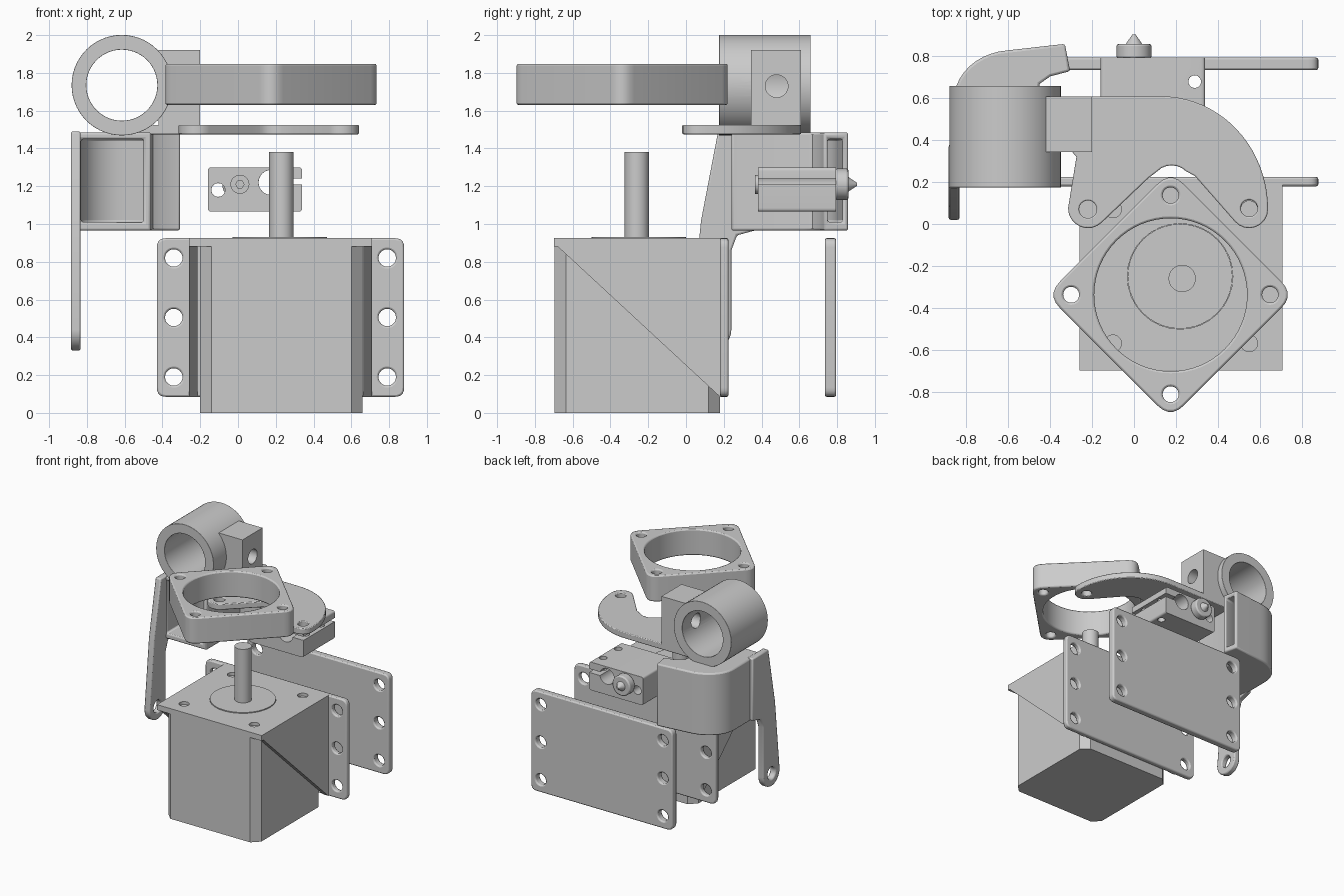
import bpy, bmesh, math
from mathutils import Vector

if "Cube" in bpy.data.objects:
    bpy.data.objects.remove(bpy.data.objects["Cube"])

# axis -> placement of a profile point (u, v) at depth w
PLACE = {'x': lambda u, v, w: (w, u, v),
         'y': lambda u, v, w: (u, w, v),
         'z': lambda u, v, w: (u, v, w)}


def arc(cu, cv, ru, a0, a1, n=12, rv=None):
    rv = ru if rv is None else rv
    angs = [math.radians(a0 + (a1 - a0) * i / n) for i in range(n + 1)]
    return [(cu + ru * math.cos(a), cv + rv * math.sin(a)) for a in angs]


def circle(cu, cv, r, n=32):
    return arc(cu, cv, r, 0, 360, n)[:-1]


def rounded(pts, t, n=5):
    out = []
    for i, p in enumerate(pts):
        p, a, b = Vector(p), Vector(pts[i - 1]), Vector(pts[(i + 1) % len(pts)])
        s, e = p + (a - p).normalized() * t, p + (b - p).normalized() * t
        for k in range(n + 1):
            f = k / n
            out.append(tuple(s * (1 - f) ** 2 + p * 2 * f * (1 - f) + e * f * f))
    return out


def rect(u0, u1, v0, v1, t=0):
    pts = [(u0, v0), (u1, v0), (u1, v1), (u0, v1)]
    return rounded(pts, t) if t else pts


def make(name, loops, axis, w0, w1):
    bm = bmesh.new()
    for pts in loops:
        rings = [[bm.verts.new(PLACE[axis](u, v, w)) for u, v in pts] for w in (w0, w1)]
        bm.faces.new(rings[0])
        bm.faces.new(rings[1])
        for i in range(len(pts)):
            j = (i + 1) % len(pts)
            bm.faces.new((rings[0][i], rings[0][j], rings[1][j], rings[1][i]))
    bmesh.ops.recalc_face_normals(bm, faces=bm.faces)
    me = bpy.data.meshes.new(name)
    bm.to_mesh(me)
    bm.free()
    ob = bpy.data.objects.new(name, me)
    bpy.context.collection.objects.link(ob)
    return ob


def activate(ob):
    bpy.ops.object.select_all(action='DESELECT')
    ob.select_set(True)
    bpy.context.view_layer.objects.active = ob


def cut(ob, loops, axis, w0, w1):
    c = make('cutter', loops, axis, w0, w1)
    c.hide_render = True
    m = ob.modifiers.new('cut', 'BOOLEAN')
    m.operation, m.solver, m.object = 'DIFFERENCE', 'EXACT', c
    activate(ob)
    bpy.ops.object.modifier_apply(modifier=m.name)
    bpy.data.objects.remove(c)


def finish(ob, bevel=0):
    activate(ob)
    bpy.ops.object.shade_smooth_by_angle(angle=math.radians(35))
    if bevel:
        m = ob.modifiers.new('bevel', 'BEVEL')
        m.width, m.segments, m.limit_method = bevel, 2, 'ANGLE'
        m.angle_limit = math.radians(50)


def part(name, pts, axis, w0, w1, holes=(), bevel=0):
    ob = make(name, [pts], axis, w0, w1)
    if holes:
        cut(ob, [circle(*h) for h in holes], axis, w0 - 0.05, w1 + 0.05)
    finish(ob, bevel)
    return ob


# motor with front disc and shaft
part('motor_body', rounded(rect(-0.2, 0.66, -0.695, 0.18), 0.06, 1), 'z', 0, 0.9)
part('motor_disc', circle(0.22, -0.25, 0.25, 40), 'z', 0.88, 0.932)
part('motor_shaft', circle(0.23, -0.26, 0.065), 'z', 0.9, 1.38)

# motor bracket and the loose backing plate
plate_holes = [(x, z, 0.046) for x in (-0.34, 0.79) for z in (0.19, 0.505, 0.82)]
for name, y0, y1 in (('bracket_back_plate', 0.18, 0.225), ('backing_plate', 0.735, 0.795)):
    part(name, rect(-0.43, 0.88, 0.085, 0.925, 0.05), 'y', y0, y1, plate_holes, 0.01)
part('bracket_top_plate', rect(-0.26, 0.71, -0.7, 0.2), 'z', 0.88, 0.925,
     [(x, y, 0.04) for x in (-0.1, 0.55) for y in (-0.57, 0.07)] + [(0.22, -0.25, 0.252)])
for side, x0 in (('left', -0.26), ('right', 0.665)):
    part('bracket_gusset_' + side, [(-0.7, 0.92), (0.2, 0.92), (0.2, 0.085), (0.18, 0.085), (-0.7, 0.9)],
         'x', x0, x0 + 0.045)

# diamond-shaped spacer frame above the motor
cx, cy, d = 0.175, -0.338, 0.592
part('spacer_frame', rounded([(cx + d, cy), (cx, cy + d), (cx - d, cy), (cx, cy - d)], 0.09),
     'z', 1.63, 1.848,
     [(cx, cy, 0.365, 64)] + [(cx + a * 0.475, cy + b * 0.475, 0.038)
                              for a, b in ((1, 0), (-1, 0), (0, 1), (0, -1))], 0.01)

# bearing tube with side block and cross hole
tube = part('bearing_tube', circle(-0.615, 1.735, 0.266, 56), 'y', 0.175, 0.66,
            [(-0.615, 1.735, 0.188, 56)], 0.02)
block = make('bearing_block', [rect(-0.42, -0.2, 1.49, 1.92)], 'y', 0.345, 0.61)
for ob in (tube, block):
    cut(ob, [circle(0.48, 1.73, 0.06)], 'x', -0.6, -0.1)
    finish(ob)

# curved forked arm
arm = ([(-0.6, 0.61)] + arc(0.13, 0.07, 0.51, 90, 0, 20, 0.54)
       + arc(0.55, 0.07, 0.09, 0, -140, 8)
       + [(0.29, 0.23)] + arc(0.18, 0.2, 0.09, 40, 140, 6, 0.08) + [(0.07, 0.22)]
       + arc(-0.22, 0.075, 0.095, -45, -180, 8)
       + [(-0.275, 0.32), (-0.3, 0.35), (-0.6, 0.35)])
part('forked_arm', arm, 'z', 1.475, 1.525, [(0.55, 0.075, 0.04), (-0.22, 0.07, 0.042)], 0.01)

# hollow air duct: front opening bends round to a side outlet
duct_outer = ([(-0.46, 0.24), (-0.86, 0.24)] + arc(-0.58, 0.59, 0.28, 180, 95, 10, 0.24)
              + [(-0.33, 0.86), (-0.305, 0.73), (-0.4, 0.705), (-0.45, 0.67), (-0.46, 0.62)])
duct_inner = ([(-0.5, 0.1), (-0.83, 0.1)] + arc(-0.58, 0.59, 0.25, 180, 95, 10, 0.21)
              + [(-0.2, 0.845), (-0.2, 0.775), (-0.42, 0.73), (-0.48, 0.69), (-0.5, 0.62)])
duct = make('air_duct', [duct_outer], 'z', 0.965, 1.485)
cut(duct, [duct_inner], 'z', 1.01, 1.45)
finish(duct, 0.012)

# hanging link on the left of the duct
link = ([(0.38, 0.97), (0.38, 1.49), (0.17, 1.49), (0.08, 1.02)]
        + arc(0.13, 0.44, 0.11, 180, 360, 16) + [(0.24, 0.86), (0.27, 0.94)])
part('hanging_link', link, 'x', -0.885, -0.833, [(0.13, 0.44, 0.05)], 0.01)

# split clamp with bore, slot and pinch-screw hole
clamp = part('split_clamp', rect(-0.16, 0.34, 1.065, 1.3, 0.02), 'y', 0.38, 0.795,
             [(-0.105, 1.18, 0.036), (0.175, 1.22, 0.066)])
cut(clamp, [rect(0.2, 0.4, 1.21, 1.24)], 'y', 0.3, 0.9)
cut(clamp, [circle(0.29, 0.68, 0.03), circle(0.29, 0.48, 0.03)], 'z', 1.0, 1.4)
finish(clamp, 0.008)

# clamp screw: head at the front, cap and pointed tip at the back
part('screw_head', circle(0.01, 1.21, 0.05), 'y', 0.365, 0.4, [(0.01, 1.21, 0.022, 6)])
part('screw_cap', circle(0, 1.21, 0.083), 'y', 0.79, 0.86, bevel=0.01)
bpy.ops.mesh.primitive_cone_add(vertices=24, radius1=0.042, radius2=0.008, depth=0.05,
                                location=(0, 0.88, 1.21), rotation=(-math.pi / 2, 0, 0))
bpy.context.object.name = 'screw_tip'
finish(bpy.context.object)
